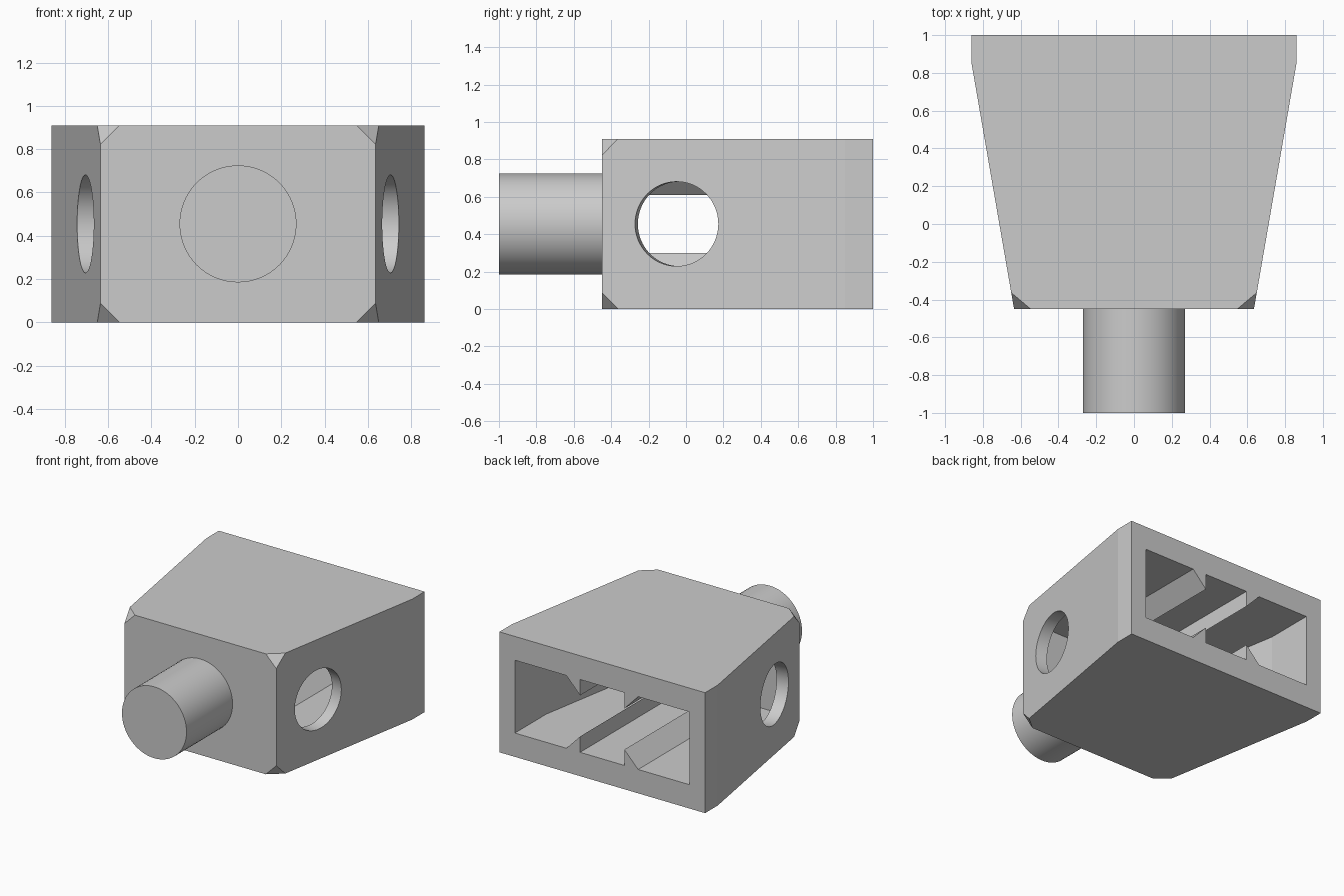
import bpy
import bmesh
import math
from mathutils import Matrix, Vector

cube = bpy.data.objects.get("Cube")
if cube:
    bpy.data.objects.remove(cube, do_unlink=True)

MID = 0.455                 # height of the centre line
HEIGHT = 2 * MID
FRONT, KINK, BACK = -0.45, 0.85, 1.0
FRONT_HALF, BACK_HALF = 0.635, 0.86
WALL = 0.09
SLOPE = (BACK_HALF - FRONT_HALF) / (KINK - FRONT)
HOLE_Y = -0.05
HOLE_X = FRONT_HALF + SLOPE * (HOLE_Y - FRONT)

grey = bpy.data.materials.new("plain grey")
grey.use_nodes = True
colour = (0.6, 0.6, 0.6, 1)
grey.diffuse_color = colour
grey.node_tree.nodes["Principled BSDF"].inputs["Base Color"].default_value = colour


def make_object(name, bm):
    bmesh.ops.recalc_face_normals(bm, faces=bm.faces)
    mesh = bpy.data.meshes.new(name)
    bm.to_mesh(mesh)
    bm.free()
    mesh.materials.append(grey)
    obj = bpy.data.objects.new(name, mesh)
    bpy.context.collection.objects.link(obj)
    return obj


def prism(points, offset):
    """Extrude a closed outline along an offset."""
    bm = bmesh.new()
    face = bm.faces.new([bm.verts.new(p) for p in points])
    result = bmesh.ops.extrude_face_region(bm, geom=[face], use_keep_orig=True)
    moved = [v for v in result["geom"] if isinstance(v, bmesh.types.BMVert)]
    bmesh.ops.translate(bm, verts=moved, vec=offset)
    return bm


def cylinder(name, radius, depth, centre, axis):
    bm = bmesh.new()
    turn = Vector(axis).to_track_quat("Z", "Y").to_matrix().to_4x4()
    bmesh.ops.create_cone(bm, cap_ends=True, segments=64, radius1=radius,
                          radius2=radius, depth=depth,
                          matrix=Matrix.Translation(centre) @ turn)
    return make_object(name, bm)


def activate(obj):
    bpy.ops.object.select_all(action="DESELECT")
    obj.select_set(True)
    bpy.context.view_layer.objects.active = obj


def cut(target, cutter):
    cutter.hide_render = True
    mod = target.modifiers.new("cut", "BOOLEAN")
    mod.operation = "DIFFERENCE"
    mod.solver = "EXACT"
    mod.object = cutter
    activate(target)
    bpy.ops.object.modifier_apply(modifier=mod.name)
    bpy.data.objects.remove(cutter, do_unlink=True)


# Tapered body with its four front corners clipped
half = [(FRONT_HALF, FRONT), (BACK_HALF, KINK), (BACK_HALF, BACK)]
plan = half + [(-x, y) for x, y in reversed(half)]
bm = prism([(x, y, 0) for x, y in plan], (0, 0, HEIGHT))
corners = [v for v in bm.verts if v.co.y < FRONT + 0.01]
bmesh.ops.bevel(bm, geom=corners, offset=0.088, offset_type="OFFSET",
                segments=1, profile=0.5, affect="VERTICES")
body = make_object("body", bm)

# Cavity open at the back, leaving wedge ribs on floor and ceiling
quarter = [(0.185, 0.275), (0.185, 0.155), (0.3, 0.275), (0.73, 0.275)]
upper = [(-x, z) for x, z in reversed(quarter)] + quarter
section = upper + [(x, -z) for x, z in reversed(upper)]
bm = prism([(x, -0.3, MID + z) for x, z in section], (0, 1.5, 0))
for side in (1, -1):
    normal = Vector((side, -SLOPE, 0)).normalized()
    point = Vector((side * HOLE_X, HOLE_Y, MID)) - normal * WALL
    bmesh.ops.bisect_plane(bm, geom=bm.verts[:] + bm.edges[:] + bm.faces[:],
                           plane_co=point, plane_no=normal, clear_outer=True)
    rim = [e for e in bm.edges if e.is_boundary]
    bmesh.ops.holes_fill(bm, edges=rim, sides=0)
cut(body, make_object("cavity_cutter", bm))

# Round side holes, square to the slanted walls
for side in (1, -1):
    cut(body, cylinder("hole_cutter", 0.226, 0.4, (side * HOLE_X, HOLE_Y, MID),
                       (side, -SLOPE, 0)))

# Round pin on the front
pin_end = FRONT + 0.02
pin = cylinder("front_pin", 0.27, pin_end + 1, (0, (pin_end - 1) / 2, MID), (0, 1, 0))

for obj in (body, pin):
    activate(obj)
    bpy.ops.object.shade_smooth_by_angle(angle=math.radians(8))
